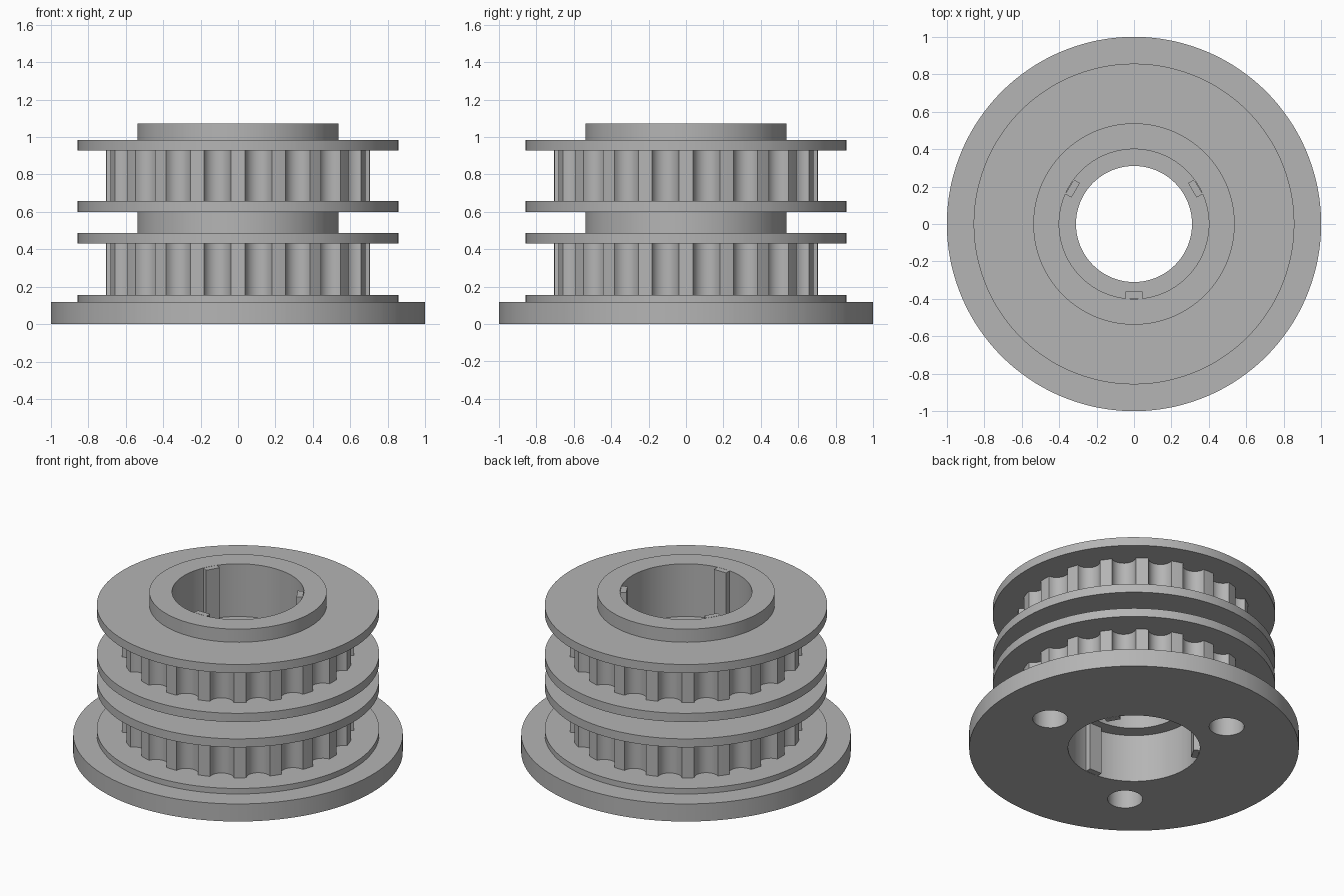
import bpy, bmesh
from math import sin, cos, atan2, asin, radians, pi, hypot

cube = bpy.data.objects.get("Cube")
if cube:
    bpy.data.objects.remove(cube, do_unlink=True)

steel = bpy.data.materials.new("grey steel")
steel.use_nodes = True
GREY = (0.46, 0.46, 0.46, 1)
steel.diffuse_color = GREY
steel.node_tree.nodes["Principled BSDF"].inputs["Base Color"].default_value = GREY


def make_object(name, bm):
    bmesh.ops.recalc_face_normals(bm, faces=bm.faces)
    mesh = bpy.data.meshes.new(name)
    bm.to_mesh(mesh)
    bm.free()
    mesh.materials.append(steel)
    obj = bpy.data.objects.new(name, mesh)
    bpy.context.collection.objects.link(obj)
    return obj


# Tooth outline in polar form: flat-topped teeth with round scooped valleys
TEETH, TIP, HALF_TIP, SCOOP, STEPS = 20, 0.705, radians(3.05), 0.06, 10
pitch = 2 * pi / TEETH
half_valley = pitch / 2 - HALF_TIP
chord, axial = TIP * sin(half_valley), TIP * cos(half_valley)
scoop_r = (chord ** 2 + SCOOP ** 2) / (2 * SCOOP)
scoop_c = axial - SCOOP + scoop_r
sweep = asin(chord / scoop_r)

outline = []
for t in range(TEETH):
    base = t * pitch
    outline.append((base, TIP))
    for i in range(STEPS + 1):
        a = sweep * (2 * i / STEPS - 1)
        x, y = scoop_c - scoop_r * cos(a), scoop_r * sin(a)
        outline.append((base + pitch / 2 + atan2(y, x), hypot(x, y)))

# Body profile from the bore up the outside and back down; None is a toothed ring
FLANGE, HUB, BORE, WAIST, TOP = 0.857, 0.538, 0.40, 0.31, 1.073
LEDGE_LOW, LEDGE_HIGH = 0.32, 0.72
profile = [
    (BORE, 0), (1.0, 0), (1.0, 0.118), (FLANGE, 0.118), (FLANGE, 0.155),
    (None, 0.155), (None, 0.43), (FLANGE, 0.43), (FLANGE, 0.487),
    (HUB, 0.487), (HUB, 0.6), (FLANGE, 0.6), (FLANGE, 0.658),
    (None, 0.658), (None, 0.928), (FLANGE, 0.928), (FLANGE, 0.985),
    (HUB, 0.985), (HUB, TOP), (BORE, TOP), (BORE, LEDGE_HIGH),
    (WAIST, LEDGE_HIGH), (WAIST, LEDGE_LOW), (BORE, LEDGE_LOW),
]
bm = bmesh.new()
rings = []
for radius, z in profile:
    rings.append([bm.verts.new(((radius or r) * cos(a), (radius or r) * sin(a), z))
                  for a, r in outline])
count = len(outline)
for k, low in enumerate(rings):
    high = rings[(k + 1) % len(rings)]
    for i in range(count):
        j = (i + 1) % count
        bm.faces.new((low[i], low[j], high[j], high[i]))
body = make_object("pulley_body", bm)

# Three blind mounting holes in the underside
bm = bmesh.new()
for k in range(3):
    a = radians(-5 + 120 * k)
    drill = bmesh.ops.create_cone(bm, cap_ends=True, segments=48,
                                  radius1=0.106, radius2=0.106, depth=0.3)
    bmesh.ops.translate(bm, verts=drill["verts"],
                        vec=(0.62 * cos(a), 0.62 * sin(a), 0))
cutter = make_object("hole_cutter", bm)
cutter.hide_render = True
cut = body.modifiers.new("mounting_holes", "BOOLEAN")
cut.operation = "DIFFERENCE"
cut.solver = "EXACT"
cut.object = cutter
bpy.context.view_layer.objects.active = body
body.select_set(True)
bpy.ops.object.modifier_apply(modifier=cut.name)
bpy.data.objects.remove(cutter, do_unlink=True)
bpy.ops.object.shade_smooth_by_angle(angle=radians(25))

# Keys standing out from the bore wall, above and below the ledge
KEY_IN, KEY_OUT, KEY_HALF = 0.36, 0.3975, 0.045
for level, z0, z1 in (("lower", 0, LEDGE_LOW), ("upper", LEDGE_HIGH, TOP)):
    for k in range(3):
        a = radians(-90 + 120 * k)
        bm = bmesh.new()
        bmesh.ops.create_cube(bm, size=1)
        for v in bm.verts:
            r = KEY_OUT if v.co.x > 0 else KEY_IN
            s = KEY_HALF if v.co.y > 0 else -KEY_HALF
            v.co = (r * cos(a) - s * sin(a), r * sin(a) + s * cos(a),
                    z1 if v.co.z > 0 else z0)
        make_object(f"{level}_bore_key_{k + 1}", bm)
